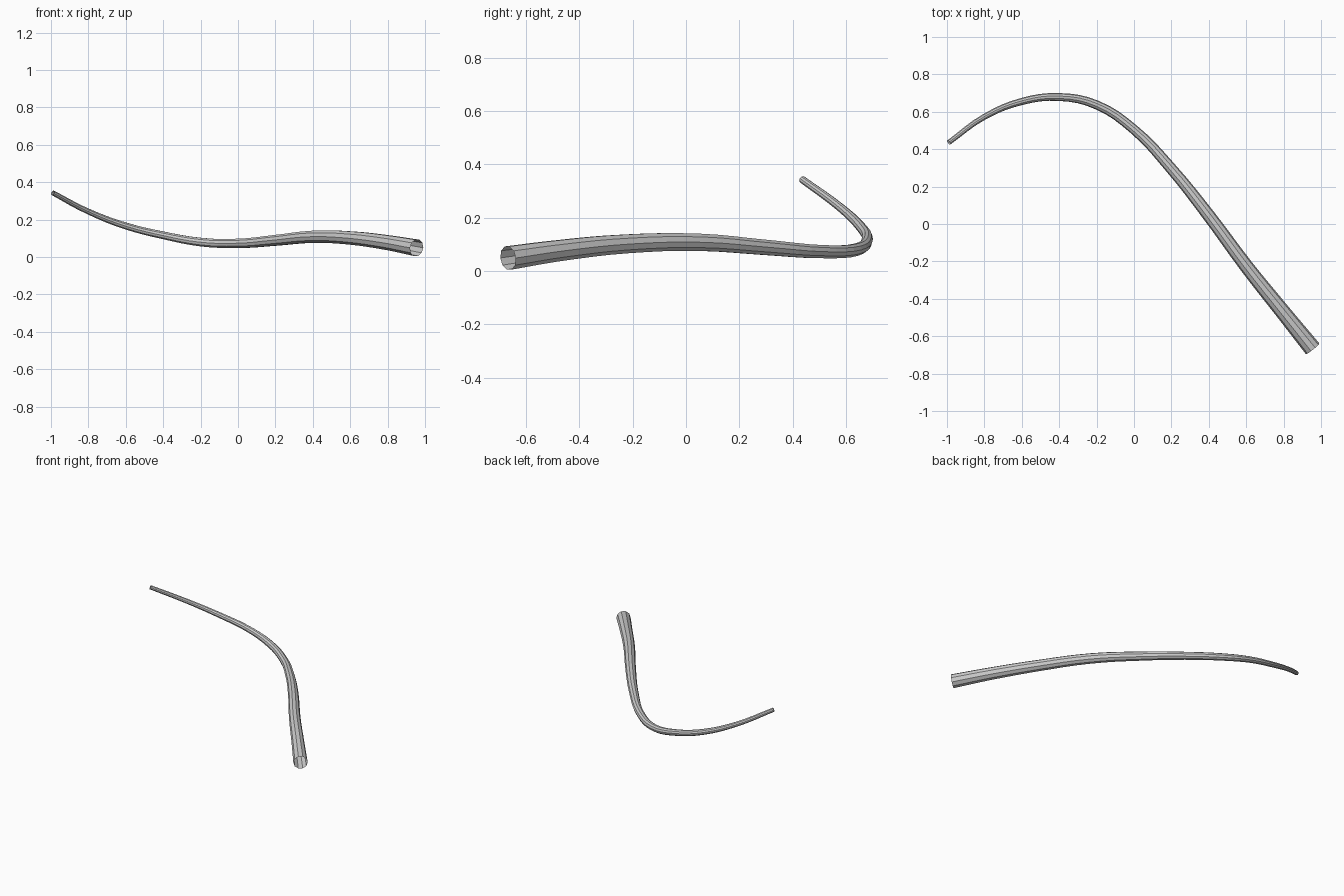
import bpy

if "Cube" in bpy.data.objects:
    bpy.data.objects.remove(bpy.data.objects["Cube"])

# Centre line of the horn-like tube: x, y, z, radius
path = [
    (0.955, -0.667, 0.049, 0.046),
    (0.80, -0.475, 0.077, 0.041),
    (0.60, -0.225, 0.102, 0.037),
    (0.40, 0.045, 0.108, 0.034),
    (0.20, 0.295, 0.089, 0.030),
    (0.00, 0.505, 0.073, 0.026),
    (-0.20, 0.637, 0.080, 0.024),
    (-0.40, 0.679, 0.116, 0.021),
    (-0.60, 0.655, 0.166, 0.019),
    (-0.80, 0.573, 0.243, 0.016),
    (-0.99, 0.436, 0.343, 0.014),
]

# Tapered tube, open at both ends, ten sides
curve = bpy.data.curves.new("tapered_tube", "CURVE")
curve.dimensions = "3D"
curve.resolution_u = 4
curve.bevel_depth = 1.0
curve.bevel_resolution = 3
curve.use_fill_caps = False
spline = curve.splines.new("BEZIER")
spline.bezier_points.add(len(path) - 1)
for point, (x, y, z, r) in zip(spline.bezier_points, path):
    point.co = (x, y, z)
    point.radius = r
    point.handle_left_type = point.handle_right_type = "AUTO"
spline.use_smooth = False
tube = bpy.data.objects.new("tapered_tube", curve)
bpy.context.collection.objects.link(tube)

# Turn the swept curve into a mesh
bpy.context.view_layer.objects.active = tube
tube.select_set(True)
bpy.ops.object.convert(target="MESH")
